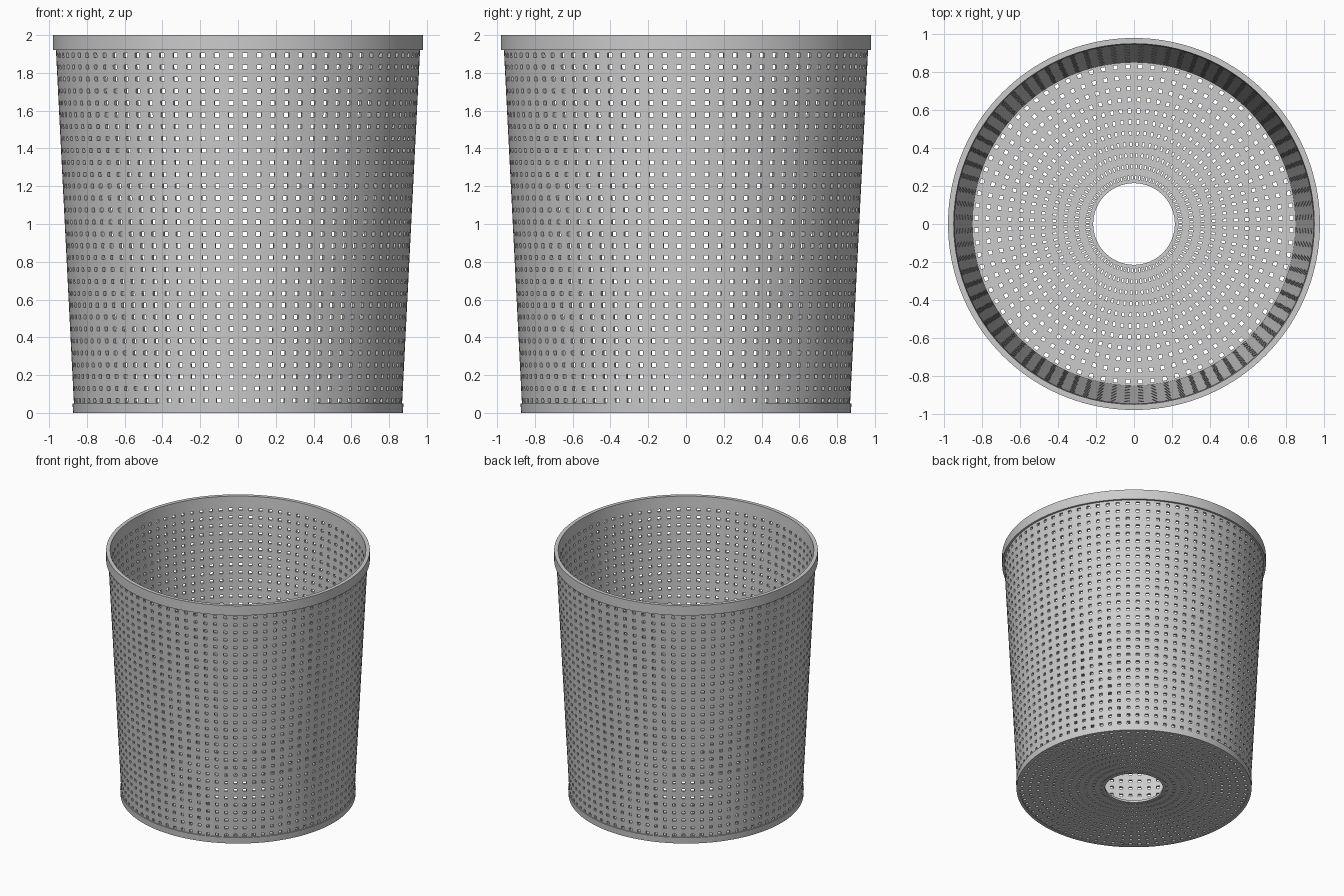
import bpy, bmesh, math

if "Cube" in bpy.data.objects:
    bpy.data.objects.remove(bpy.data.objects["Cube"])

SIDES = 80      # cells around the basket
HOLE = 0.34     # share of each cell that is open


def finish(bm, name):
    bmesh.ops.remove_doubles(bm, verts=bm.verts, dist=1e-5)
    bmesh.ops.recalc_face_normals(bm, faces=bm.faces)
    mesh = bpy.data.meshes.new(name)
    bm.to_mesh(mesh)
    bm.free()
    obj = bpy.data.objects.new(name, mesh)
    bpy.context.collection.objects.link(obj)
    return obj


def perforated(name, start, end, rows, offset):
    """Revolved sheet from (r, z) start to end, with a square hole in every cell.
    offset = (dr, dz) from the outer skin to the inner skin."""
    bm = bmesh.new()
    step = 2 * math.pi / SIDES
    lo, hi = (1 - HOLE) / 2, (1 + HOLE) / 2

    # lines at each cell border and at both edges of each hole
    us = [i + f for i in range(SIDES) for f in (0, lo, hi)]
    vs = [j + f for j in range(rows) for f in (0, lo, hi)] + [rows]

    def ring_vert(u, v, k):
        t = v / rows
        r = start[0] + (end[0] - start[0]) * t + k * offset[0]
        z = start[1] + (end[1] - start[1]) * t + k * offset[1]
        return bm.verts.new((r * math.cos(u * step), r * math.sin(u * step), z))

    skins = [[[ring_vert(u, v, k) for u in us] for v in vs] for k in (0, 1)]
    n, m = len(us), len(vs) - 1

    def solid(i, j):
        return 0 <= j < m and not (i % 3 == 1 and j % 3 == 1)

    a, b = skins
    for j in range(m):
        for i in range(n):
            if not solid(i, j):
                continue
            p = (i + 1) % n
            for s in skins:
                bm.faces.new((s[j][i], s[j][p], s[j + 1][p], s[j + 1][i]))
            # thickness walls along open borders
            for (ni, nj, c, d) in ((i, j - 1, (j, i), (j, p)),
                                   (i, j + 1, (j + 1, i), (j + 1, p)),
                                   ((i - 1) % n, j, (j, i), (j + 1, i)),
                                   (p, j, (j, p), (j + 1, p))):
                if not solid(ni, nj):
                    bm.faces.new((a[c[0]][c[1]], a[d[0]][d[1]],
                                  b[d[0]][d[1]], b[c[0]][c[1]]))
    return finish(bm, name)


def band(name, profile, sides=160):
    """Closed (r, z) profile revolved into a solid ring."""
    bm = bmesh.new()
    rings = []
    for i in range(sides):
        a = 2 * math.pi * i / sides
        rings.append([bm.verts.new((r * math.cos(a), r * math.sin(a), z))
                      for r, z in profile])
    k = len(profile)
    for i in range(sides):
        p, q = rings[i], rings[(i + 1) % sides]
        for j in range(k):
            bm.faces.new((p[j], q[j], q[(j + 1) % k], p[(j + 1) % k]))
    obj = finish(bm, name)
    bpy.context.view_layer.objects.active = obj
    obj.select_set(True)
    bpy.ops.object.shade_smooth_by_angle(angle=math.radians(30))
    obj.select_set(False)
    return obj


# tapered perforated wall
perforated("basket_wall", (0.868, 0.034), (0.964, 1.925), 30, (-0.018, 0.0))

# perforated floor with the round opening in its centre
perforated("basket_floor", (0.86, 0.005), (0.215, 0.005), 11, (0.0, 0.018))

# solid bands at the top and bottom
band("top_rim", [(0.98, 1.92), (0.98, 2.0), (0.95, 2.0), (0.945, 1.92)])
band("base_rim", [(0.873, 0.0), (0.876, 0.05), (0.85, 0.05), (0.85, 0.0)])
